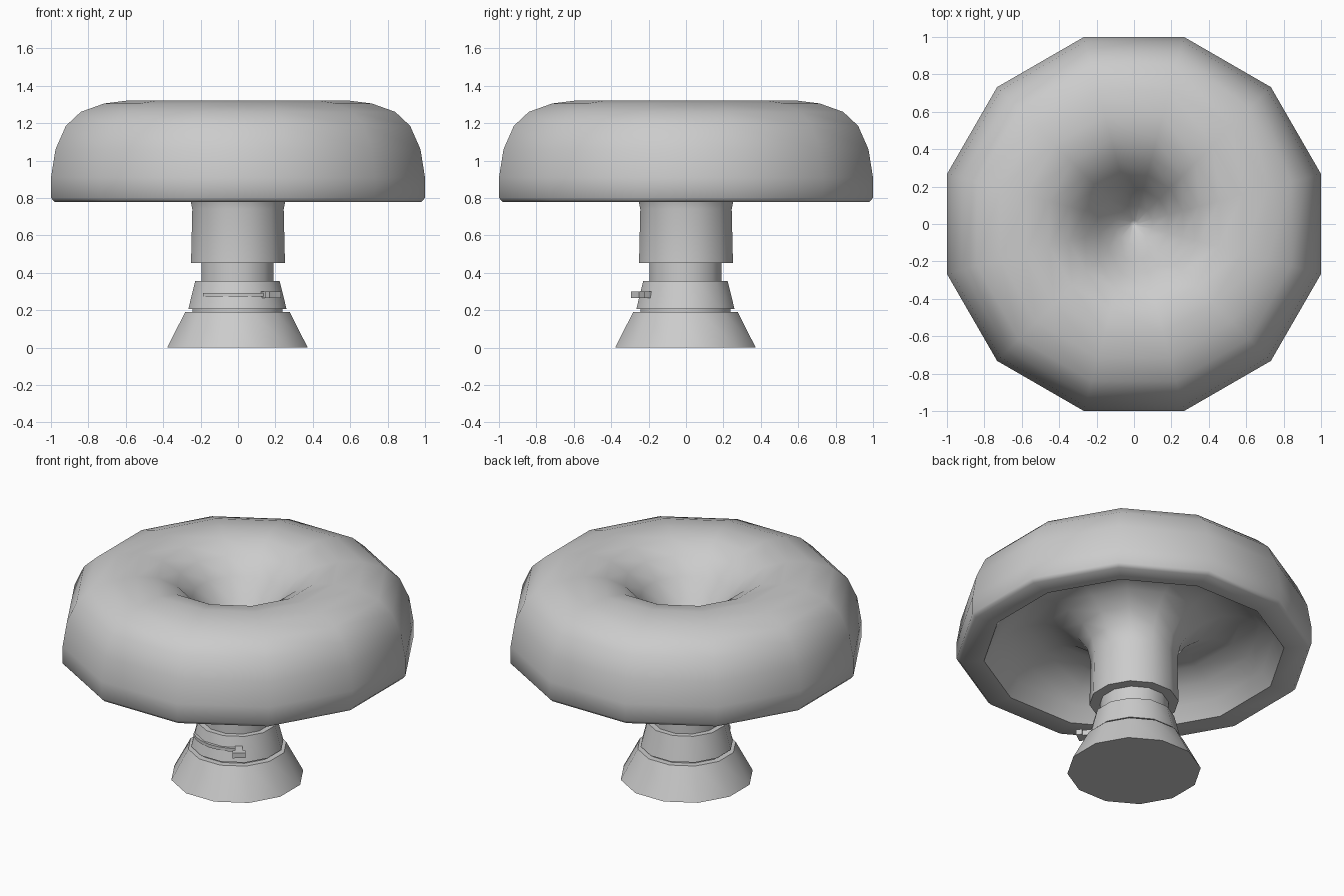
import bpy
import math
from mathutils import Matrix, Vector

if "Cube" in bpy.data.objects:
    bpy.data.objects.remove(bpy.data.objects["Cube"], do_unlink=True)

SIDES = 12
TURN = math.radians(15)

grey = bpy.data.materials.new("plain_grey")
grey.use_nodes = True
GREY = (0.6, 0.6, 0.6, 1)
grey.diffuse_color = GREY
grey.node_tree.nodes["Principled BSDF"].inputs["Base Color"].default_value = GREY


def finish(name, verts, faces):
    mesh = bpy.data.meshes.new(name)
    mesh.from_pydata(verts, [], faces)
    mesh.materials.append(grey)
    obj = bpy.data.objects.new(name, mesh)
    bpy.context.collection.objects.link(obj)
    bpy.ops.object.select_all(action='DESELECT')
    obj.select_set(True)
    bpy.context.view_layer.objects.active = obj
    bpy.ops.object.mode_set(mode='EDIT')
    bpy.ops.mesh.select_all(action='SELECT')
    bpy.ops.mesh.normals_make_consistent(inside=False)
    bpy.ops.object.mode_set(mode='OBJECT')
    bpy.ops.object.shade_smooth_by_angle(angle=math.radians(50))


def lathe(name, profile, centre=0, tip=None):
    """Spin (radius, z) points; a tip height closes the first ring to a point."""
    verts, faces = [], []
    for r, z in profile:
        for i in range(SIDES):
            a = TURN + math.tau * i / SIDES
            verts.append((centre + r * math.cos(a), centre + r * math.sin(a), z))
    for k in range(len(profile) - 1):
        for i in range(SIDES):
            j = (i + 1) % SIDES
            a, b = k * SIDES, (k + 1) * SIDES
            faces.append((a + i, a + j, b + j, b + i))
    last = (len(profile) - 1) * SIDES
    faces.append(tuple(range(last, last + SIDES)))
    if tip is None:
        faces.append(tuple(range(SIDES)))
    else:
        verts.append((centre, centre, tip))
        faces += [(i, (i + 1) % SIDES, len(verts) - 1) for i in range(SIDES)]
    finish(name, verts, faces)


def block(name, size, radius, azimuth, z):
    """Box pointing outwards from the axis."""
    place = Matrix.Rotation(math.radians(azimuth), 4, 'Z') @ Matrix.Translation((radius, 0, z))
    verts = [place @ Vector((x * size[0], y * size[1], h * size[2]))
             for x in (-.5, .5) for y in (-.5, .5) for h in (-.5, .5)]
    faces = [(0, 1, 3, 2), (4, 5, 7, 6), (0, 1, 5, 4), (2, 3, 7, 6), (0, 2, 6, 4), (1, 3, 7, 5)]
    finish(name, verts, faces)


# Domed cap: funnel, rounded crown, rim, hollow underside, then the stem
funnel = [(0.02, 0.85), (0.1, 0.92), (0.19, 1.03), (0.27, 1.15), (0.36, 1.24), (0.47, 1.3)]
crown = [(0.6, 1.322), (0.74, 1.305), (0.87, 1.26), (0.953, 1.185), (1.01, 1.06), (1.035, 0.91)]
rim = [(1.035, 0.8), (1.015, 0.778), (0.875, 0.778)]
underside = [(0.82, 0.865), (0.74, 0.945), (0.63, 1.0), (0.52, 1.01), (0.42, 0.975)]
stem = [(0.33, 0.91), (0.272, 0.83), (0.253, 0.74), (0.26, 0.453)]
lathe("cap_and_stem", funnel + crown + rim + underside + stem, tip=0.84)

# Stacked pedestal parts below the stem
OFF = -0.003
lathe("neck", [(0.2, 0.5), (0.2, 0.34)], OFF)
lathe("collar", [(0.234, 0.355), (0.272, 0.205)], OFF)
lathe("collar_gap", [(0.25, 0.22), (0.25, 0.185)], OFF)
lathe("base", [(0.289, 0.19), (0.389, 0)], OFF)

# Thin curved band on the front of the collar
verts, faces = [], []
STEPS = 6
for i in range(STEPS + 1):
    a = math.radians(-135 + 80 * i / STEPS)
    verts += [(r * math.cos(a), r * math.sin(a), z)
              for r, z in ((0.225, 0.272), (0.264, 0.272), (0.264, 0.292), (0.225, 0.292))]
for i in range(STEPS):
    for k in range(4):
        a, b = i * 4 + k, i * 4 + (k + 1) % 4
        faces.append((a, b, b + 4, a + 4))
faces += [(0, 1, 2, 3), tuple(STEPS * 4 + k for k in range(4))]
finish("front_band", verts, faces)

# Catch at the end of the band
block("catch_arm", (0.1, 0.045, 0.034), 0.285, -54, 0.282)
block("catch_head", (0.035, 0.075, 0.034), 0.32, -54, 0.282)
